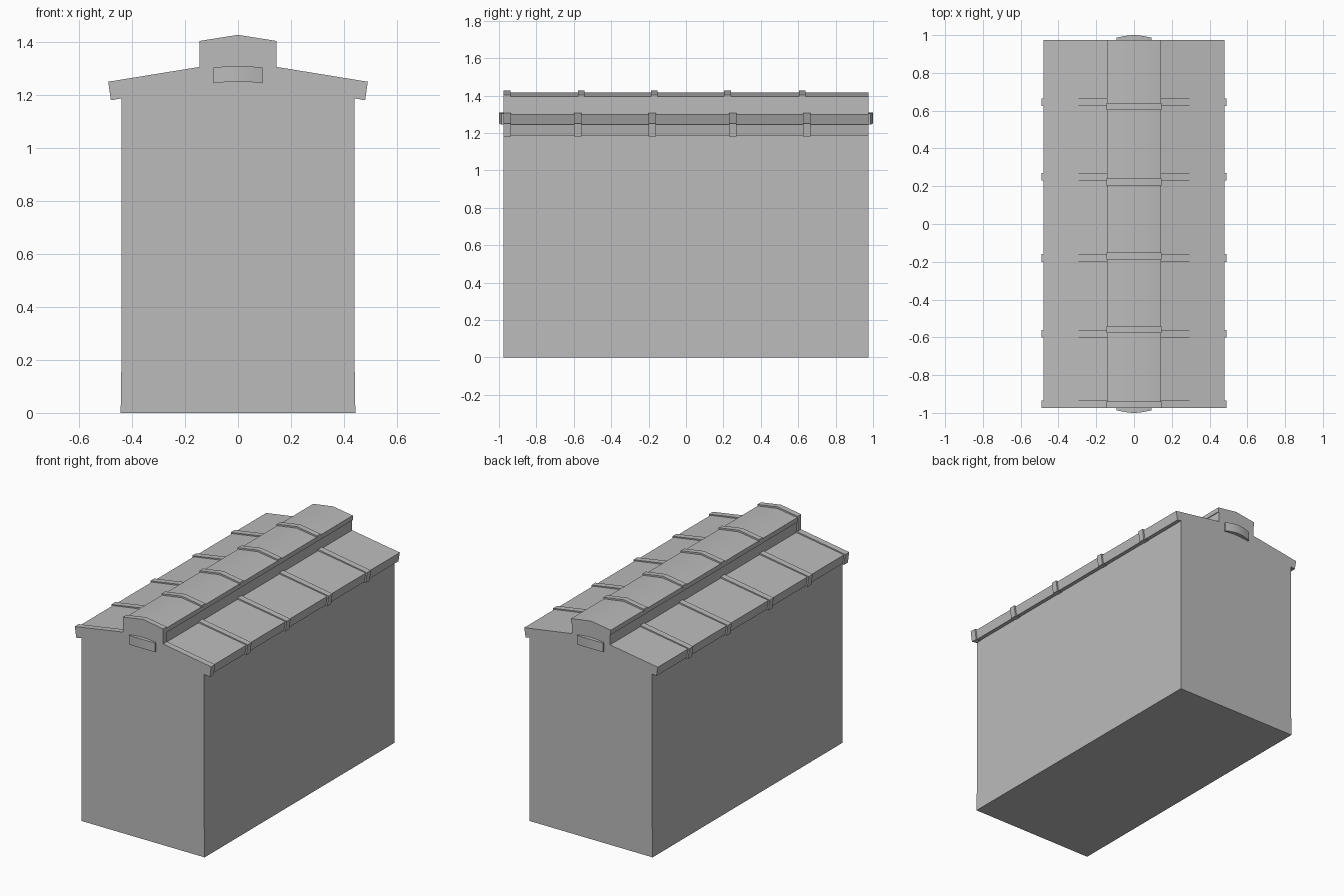
import bpy
import bmesh
import math

cube = bpy.data.objects.get("Cube")
if cube:
    bpy.data.objects.remove(cube, do_unlink=True)

grey = bpy.data.materials.new("plain grey")
grey.use_nodes = True
colour = (0.5, 0.5, 0.5, 1)
grey.diffuse_color = colour
grey.node_tree.nodes["Principled BSDF"].inputs["Base Color"].default_value = colour

END = 0.975


def finish(name, bm):
    bmesh.ops.recalc_face_normals(bm, faces=bm.faces)
    mesh = bpy.data.meshes.new(name)
    bm.to_mesh(mesh)
    bm.free()
    mesh.materials.append(grey)
    obj = bpy.data.objects.new(name, mesh)
    bpy.context.collection.objects.link(obj)
    return obj


def extrude_profile(name, half, y0, y1):
    """Mirror a right-hand (x, z) outline and extrude it along y."""
    outline = half + [(-x, z) for x, z in reversed(half) if x > 0]
    bm = bmesh.new()
    face = bm.faces.new([bm.verts.new((x, y0, z)) for x, z in outline])
    out = bmesh.ops.extrude_face_region(bm, geom=[face])
    verts = [v for v in out["geom"] if isinstance(v, bmesh.types.BMVert)]
    bmesh.ops.translate(bm, verts=verts, vec=(0, y1 - y0, 0))
    return finish(name, bm)


def smooth_top(obj):
    """Blend the two shallow slopes over the ridge, keeping other edges sharp."""
    for poly in obj.data.polygons:
        poly.use_smooth = poly.normal.z > 0.5


# Walls, very slightly flared at the foot
extrude_profile("walls", [(0.443, 0), (0.44, 0.2), (0.44, 1.19)], -END, END)

# Main roof with turned-down eaves
extrude_profile("roof", [(0.44, 1.19), (0.47, 1.185), (0.48, 1.245),
                         (0.145, 1.297), (0, 1.32)], -END, END)

# Raised ridge: recessed walls under a shallow pitched cap
extrude_profile("ridge_walls", [(0.137, 1.28), (0.137, 1.37)], -END, END)
cap = extrude_profile("ridge_cap", [(0.142, 1.365), (0.142, 1.395), (0, 1.416)], -END, END)
smooth_top(cap)
extrude_profile("ridge_front_end", [(0.145, 1.28), (0.145, 1.40)], -END, -0.94)

# Battens across the roof slopes and straps over the ridge
for i, (y_roof, y_ridge) in enumerate([(-0.955, -0.957), (-0.58, -0.56), (-0.18, -0.17),
                                       (0.25, 0.222), (0.645, 0.622)]):
    extrude_profile(f"roof_batten_{i + 1}", [(0.44, 1.187), (0.48, 1.18), (0.49, 1.25),
                                             (0.145, 1.306), (0, 1.33)],
                    y_roof - 0.02, y_roof + 0.02)
    strap = extrude_profile(f"ridge_strap_{i + 1}", [(0.145, 1.39), (0.145, 1.404), (0, 1.427)],
                            y_ridge - 0.018, y_ridge + 0.018)
    smooth_top(strap)

# Curved plaque bulging from each gable
STEPS = 8
for name, side in (("front_plaque", -1), ("back_plaque", 1)):
    bm = bmesh.new()
    rings = []
    for i in range(STEPS + 1):
        t = 2 * i / STEPS - 1
        bulge = math.cos(t * math.pi / 2)
        x, y = 0.093 * t, side * (0.986 + 0.014 * bulge)
        low, high = 1.244 + 0.007 * bulge, 1.303 + 0.007 * bulge
        inner = side * (END - 0.005)
        rings.append([bm.verts.new(p) for p in
                      ((x, y, low), (x, y, high), (x, inner, high), (x, inner, low))])
    for a, b in zip(rings, rings[1:]):
        for k in range(4):
            n = (k + 1) % 4
            bm.faces.new((a[k], a[n], b[n], b[k]))
    bm.faces.new(rings[0])
    bm.faces.new(rings[-1])
    plaque = finish(name, bm)
    for poly in plaque.data.polygons:
        poly.use_smooth = abs(poly.normal.y) > 0.8
